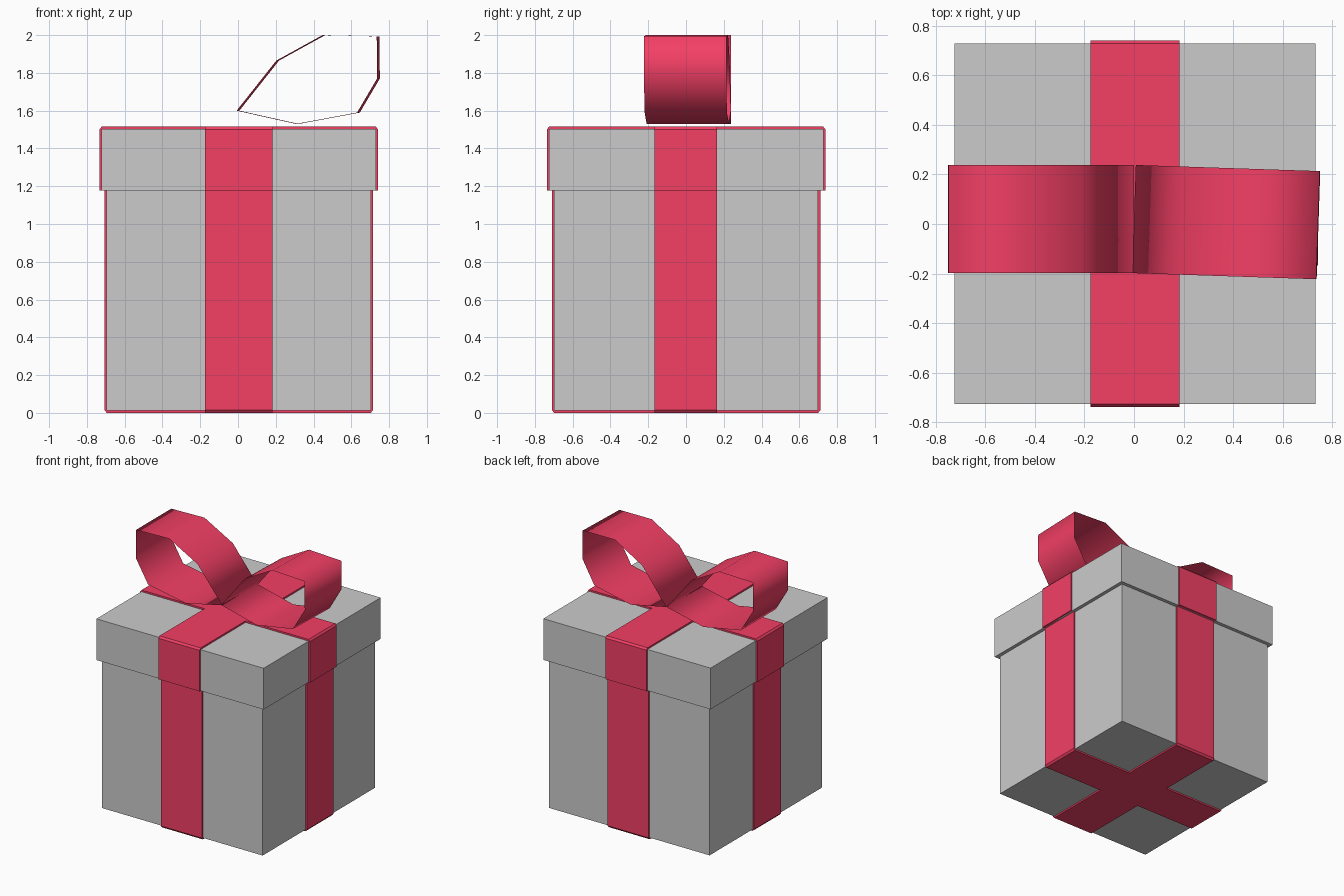
import bpy, bmesh
from math import radians
from mathutils import Matrix

if "Cube" in bpy.data.objects:
    bpy.data.objects.remove(bpy.data.objects["Cube"])

CX, CY = 0.004, 0.001          # box centre
red = bpy.data.materials.new("ribbon_red")
red.diffuse_color = (0.9, 0.05, 0.13, 1)
red.use_nodes = True
red.node_tree.nodes["Principled BSDF"].inputs["Base Color"].default_value = red.diffuse_color


def finish(name, bm, mat=None):
    bmesh.ops.recalc_face_normals(bm, faces=bm.faces)
    me = bpy.data.meshes.new(name)
    bm.to_mesh(me)
    bm.free()
    if mat:
        me.materials.append(mat)
    ob = bpy.data.objects.new(name, me)
    bpy.context.collection.objects.link(ob)
    return ob


def box(name, half, z0, z1):
    bm = bmesh.new()
    m = Matrix.Translation((CX, CY, (z0 + z1) / 2)) @ Matrix.Diagonal((2 * half, 2 * half, z1 - z0, 1))
    bmesh.ops.create_cube(bm, size=1, matrix=m)
    return finish(name, bm)


def strip(name, profile, width, matrix, caps):
    """Sweep a closed (x, z) outline along y, with or without end caps."""
    bm = bmesh.new()
    a = [bm.verts.new((x, -width / 2, z)) for x, z in profile]
    b = [bm.verts.new((x, width / 2, z)) for x, z in profile]
    n = len(profile)
    for i in range(n):
        j = (i + 1) % n
        bm.faces.new((a[i], a[j], b[j], b[i]))
    if caps:
        bm.faces.new(a)
        bm.faces.new(b[::-1])
    bm.transform(matrix)
    return finish(name, bm, red)


def band_profile(half, z_open, z_bend, z_flat, z_in):
    """U-shaped ribbon outline with bevelled bends."""
    right = [(half - 0.012, z_flat), (half, z_bend), (half, z_open),
             (half - 0.02, z_open), (half - 0.02, z_in)]
    return right + [(-x, z) for x, z in reversed(right)]


# Box and lid
box("box_body", 0.699, 0.012, 1.2)
box("lid", 0.727, 1.178, 1.502)

# Crossed ribbon bands around the body and over the lid
for axis, angle, width in (("sideways", 0, 0.33), ("lengthways", 90, 0.357)):
    m = Matrix.Translation((CX, CY if angle else -0.002, 0)) @ Matrix.Rotation(radians(angle), 4, 'Z')
    strip("body_ribbon_" + axis, band_profile(0.711, 1.178, 0.015, 0, 0.02), width, m, True)
    strip("lid_ribbon_" + axis, band_profile(0.738, 1.178, 1.5, 1.515, 1.495), width, m, True)

# Bow loops: thin smooth-shaded ribbon, the right one slightly turned
loop = [(0, 1.6), (0.21, 1.865), (0.455, 2.0), (0.742, 1.993),
        (0.744, 1.77), (0.638, 1.59), (0.315, 1.53)]
for side, s, turn in (("right", 1, -1.9), ("left", -1, 0)):
    m = Matrix.Translation((0, 0.02, 0)) @ Matrix.Rotation(radians(turn), 4, 'Z')
    ob = strip("bow_loop_" + side, [(s * x * (1 if s > 0 else 1.007), z) for x, z in loop], 0.436, m, False)
    ob.data.shade_smooth()
